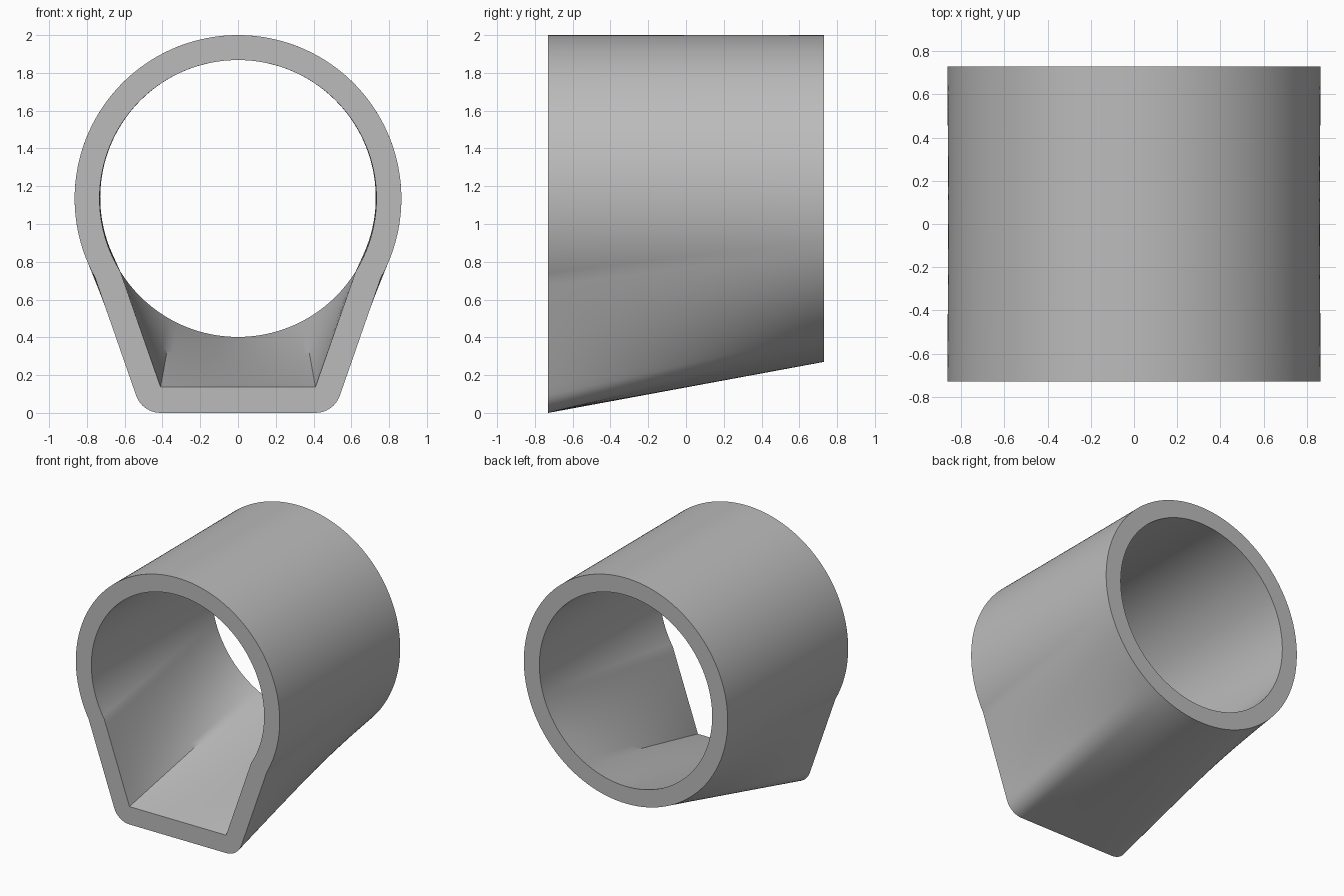
import bpy, bmesh, math
from mathutils import Vector

cube = bpy.data.objects.get("Cube")
if cube:
    bpy.data.objects.remove(cube, do_unlink=True)

CENTRE = Vector((0, 1.135))      # bore axis in (x, z)
CORNER = Vector((0.41, 0.137))   # inner floor corner
OUTER, INNER = 0.865, 0.733      # tube radii
HALF = 0.73                      # half length
LEAN = math.radians(19.2)        # wall lean from vertical
STEPS = 20                       # sections along the length


def on_circle(radius, angle):
    """Point at an angle measured from the top."""
    return CENTRE + radius * Vector((math.sin(angle), math.cos(angle)))


def front_half(radius, fillet):
    """Half of the front profile: arc, leaning wall, corner, floor."""
    out = Vector((math.cos(LEAN), -math.sin(LEAN)))
    up = Vector((math.sin(LEAN), math.cos(LEAN)))
    foot = CORNER + fillet * out
    rel = foot - CENTRE
    b = rel.dot(up)
    crease = foot + up * (-b - math.sqrt(b * b - rel.length_squared + radius ** 2))
    end = math.atan2(crease.x, crease.y - CENTRE.y)
    pts = [on_circle(radius, end * i / 64) for i in range(65)]
    pts += [crease.lerp(foot, i / 16) for i in range(1, 17)]
    for i in range(1, 9):
        a = LEAN + (math.pi / 2 - LEAN) * i / 8
        pts.append(CORNER + fillet * Vector((math.cos(a), -math.sin(a))))
    floor_end = pts[-1]
    pts += [floor_end.lerp(Vector((0, floor_end.y)), i / 12) for i in range(1, 13)]
    return pts


def back_half(front, radius):
    """Spread the front points by length around half a circle."""
    run = [0.0]
    for a, b in zip(front, front[1:]):
        run.append(run[-1] + (b - a).length)
    return [on_circle(radius, math.pi * r / run[-1]) for r in run]


def full(half):
    return half + [Vector((-p.x, p.y)) for p in half[-2:0:-1]]


def skin(radius, fillet):
    """Sections of a ruled skin from the front to the back."""
    half = front_half(radius, fillet)
    front, back = full(half), full(back_half(half, radius))
    return [[(p.x, -HALF + 2 * HALF * s / STEPS, p.y)
             for p in (a.lerp(b, s / STEPS) for a, b in zip(front, back))]
            for s in range(STEPS + 1)]


# Outer skin and reversed inner skin joined into one closed shell
sections = skin(OUTER, CORNER.y) + skin(INNER, 0)[::-1]
bm = bmesh.new()
rings = [[bm.verts.new(co) for co in sec] for sec in sections]
n = len(rings[0])
for a, b in zip(rings, rings[1:] + rings[:1]):
    for i in range(n):
        j = (i + 1) % n
        bm.faces.new((a[i], a[j], b[j], b[i]))
bmesh.ops.remove_doubles(bm, verts=bm.verts, dist=1e-5)
bmesh.ops.recalc_face_normals(bm, faces=bm.faces)

mesh = bpy.data.meshes.new("adapter_sleeve")
bm.to_mesh(mesh)
bm.free()
sleeve = bpy.data.objects.new("adapter_sleeve", mesh)
bpy.context.collection.objects.link(sleeve)

# Plain grey
grey = bpy.data.materials.new("plain_grey")
grey.use_nodes = True
grey.diffuse_color = (0.5, 0.5, 0.5, 1)
grey.node_tree.nodes["Principled BSDF"].inputs["Base Color"].default_value = (0.5, 0.5, 0.5, 1)
mesh.materials.append(grey)

bpy.context.view_layer.objects.active = sleeve
sleeve.select_set(True)
bpy.ops.object.shade_smooth_by_angle(angle=math.radians(35))
